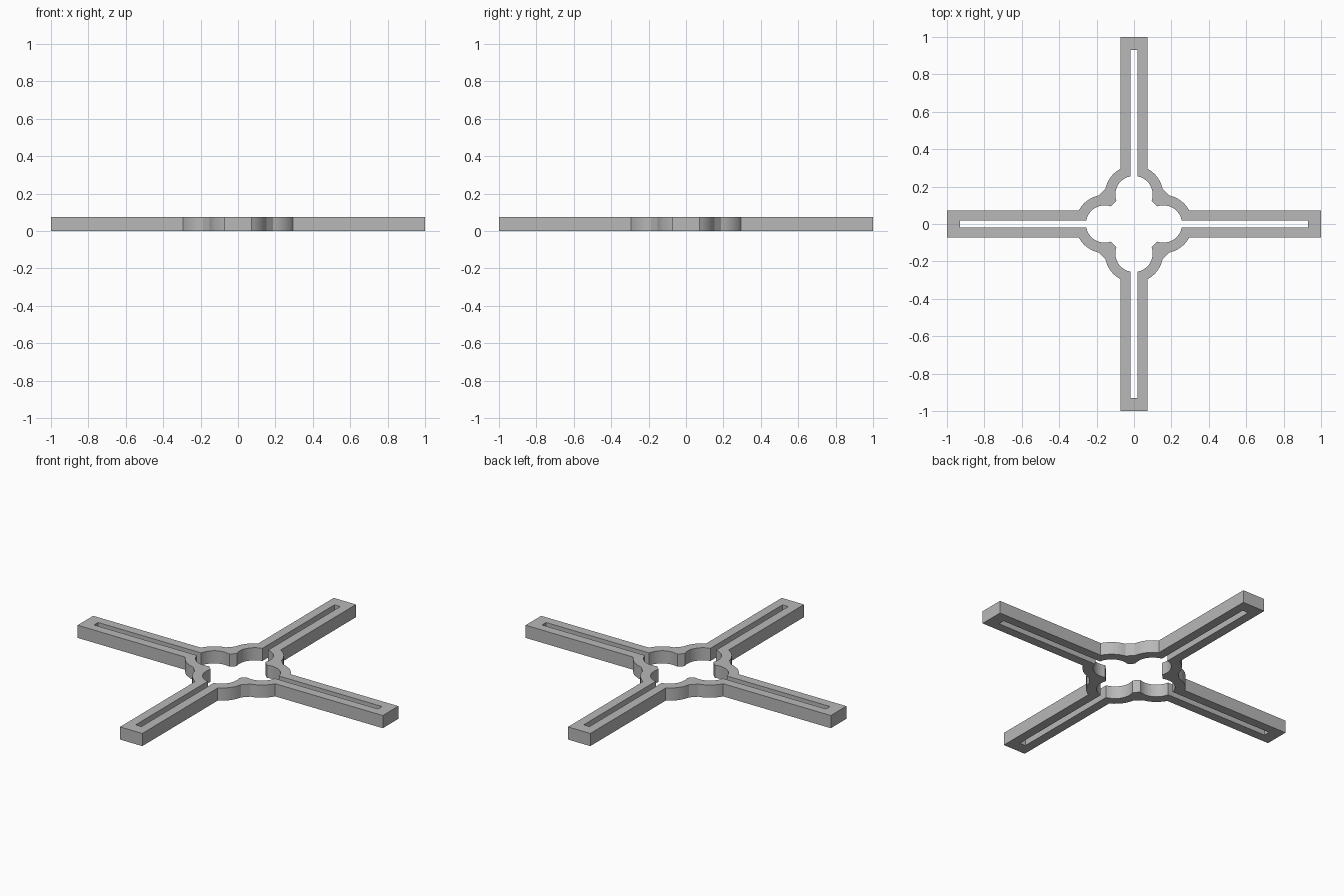
import bpy, bmesh, math
from mathutils import Matrix, Vector

cube = bpy.data.objects.get("Cube")
if cube:
    bpy.data.objects.remove(cube)

HEIGHT = 0.075
ARM = 0.073        # half width of an arm
SLOT = 0.019       # half width of a slot
SLOT_END = 0.93
LOBE = 0.157       # distance of each round lobe from the centre


def arc(radius, start, end, steps):
    """Points on a lobe of the +y arm, angles in degrees."""
    points = []
    for i in range(steps + 1):
        a = math.radians(start + (end - start) * i / steps)
        points.append((radius * math.cos(a), LOBE + radius * math.sin(a)))
    return points


def swapped(points):
    """Mirror across the diagonal, keeping the path continuous."""
    return [(y, x) for x, y in reversed(points)]


# Outline of one quarter: outer wall from the +y arm to the +x arm, then back inside
outer = [(0, 1), (ARM, 1)] + arc(0.156, 62, 11.5, 6)
inner = [(0, SLOT_END), (SLOT, SLOT_END)] + arc(0.1, 79, -20, 10)
outline = outer + swapped(outer) + list(reversed(inner + swapped(inner)))

# Four quarters welded into one flat cross, then raised to full height
bm = bmesh.new()
for quarter in range(4):
    turn = Matrix.Rotation(quarter * math.pi / 2, 3, 'Z')
    bm.faces.new([bm.verts.new(turn @ Vector((x, y, 0))) for x, y in outline])
bmesh.ops.remove_doubles(bm, verts=bm.verts[:], dist=0.0005)
raised = bmesh.ops.extrude_face_region(bm, geom=bm.faces[:], use_keep_orig=True)
bmesh.ops.translate(bm, vec=(0, 0, HEIGHT),
                    verts=[g for g in raised["geom"] if isinstance(g, bmesh.types.BMVert)])
bmesh.ops.recalc_face_normals(bm, faces=bm.faces[:])
mesh = bpy.data.meshes.new("slotted_cross_bracket")
bm.to_mesh(mesh)
bm.free()

bracket = bpy.data.objects.new("slotted_cross_bracket", mesh)
bpy.context.collection.objects.link(bracket)

# Plain grey material
grey = bpy.data.materials.new("plain_grey")
grey.use_nodes = True
colour = (0.48, 0.48, 0.48, 1)
grey.diffuse_color = colour
grey.node_tree.nodes["Principled BSDF"].inputs["Base Color"].default_value = colour
mesh.materials.append(grey)

# Smooth the curved walls, keep the corners crisp
bpy.ops.object.select_all(action='DESELECT')
bracket.select_set(True)
bpy.context.view_layer.objects.active = bracket
bpy.ops.object.shade_smooth_by_angle(angle=math.radians(25))
